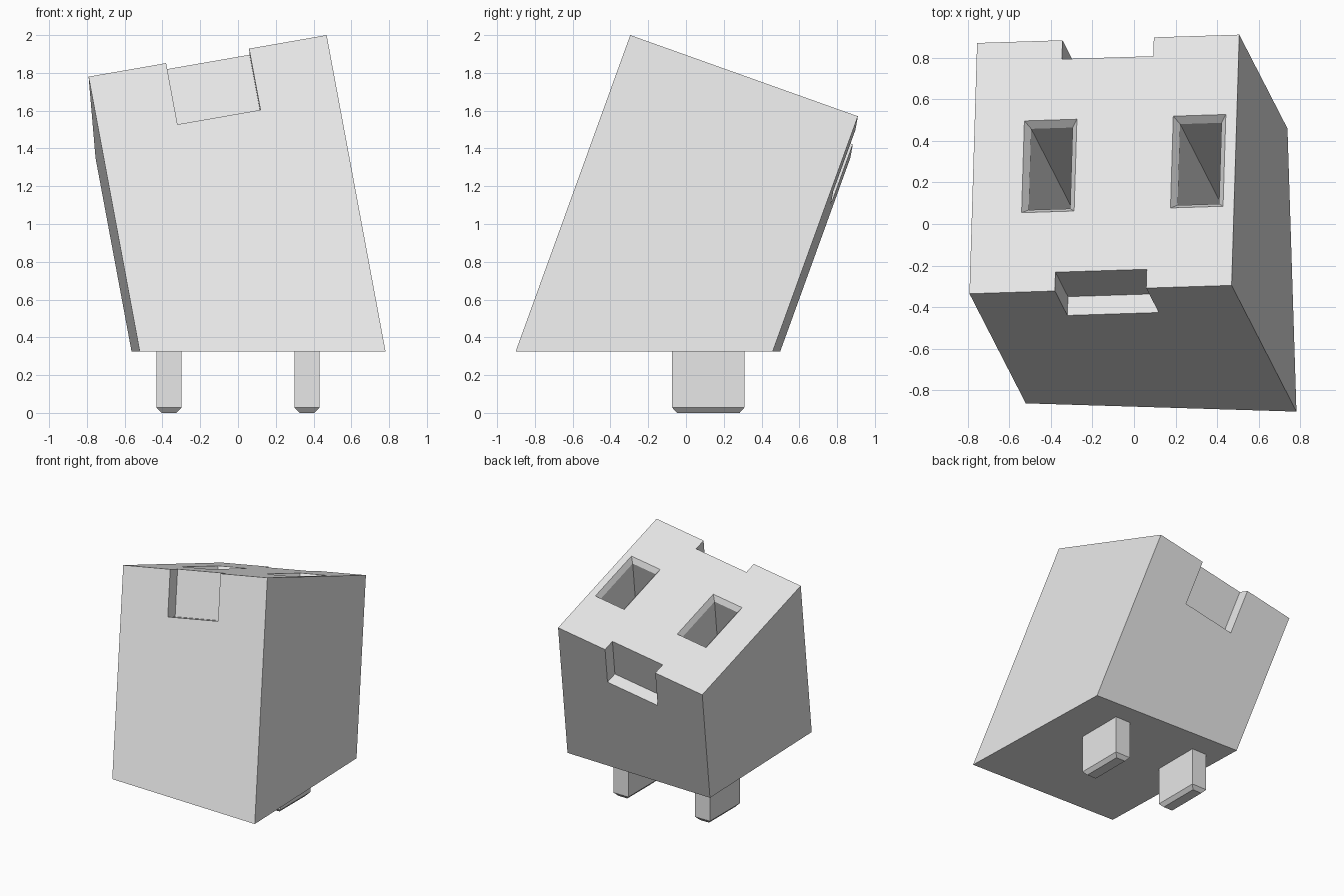
import bpy
import bmesh
from mathutils import Matrix, Vector

cube = bpy.data.objects.get("Cube")
if cube:
    bpy.data.objects.remove(cube, do_unlink=True)

grey = bpy.data.materials.new("plain_grey")
grey.use_nodes = True
grey.diffuse_color = (0.8, 0.8, 0.8, 1)
grey.node_tree.nodes["Principled BSDF"].inputs["Base Color"].default_value = (0.8, 0.8, 0.8, 1)

SIDE = 1.28
BASE = 0.325

# Tilted frame whose origin is the middle of the sloping top face
across = Vector((1.26, 0.04, 0.22)).normalized()
normal = Vector((-0.282, 0.5495, 1.517)).normalized()
along = normal.cross(across).normalized()
normal = across.cross(along)
tilt = Matrix((across, along, normal)).transposed().to_4x4()
tilt = Matrix.Translation((-0.1425, 0.2875, 1.675)) @ tilt


def stack(name, center, rings, frame):
    """Closed solid from rectangular rings (half width, half length, height), bottom to top."""
    bm = bmesh.new()
    cx, cy = center
    loops = []
    for w, l, h in rings:
        corners = ((-w, -l), (w, -l), (w, l), (-w, l))
        loops.append([bm.verts.new(frame @ Vector((cx + x, cy + y, h))) for x, y in corners])
    bm.faces.new(loops[0][::-1])
    bm.faces.new(loops[-1])
    for low, high in zip(loops, loops[1:]):
        for i in range(4):
            j = (i + 1) % 4
            bm.faces.new((low[i], low[j], high[j], high[i]))
    bmesh.ops.recalc_face_normals(bm, faces=bm.faces)
    mesh = bpy.data.meshes.new(name)
    bm.to_mesh(mesh)
    bm.free()
    mesh.materials.append(grey)
    obj = bpy.data.objects.new(name, mesh)
    bpy.context.scene.collection.objects.link(obj)
    return obj


# Body: leaning square block, its lower corners slid along the lean to a level base
half = SIDE / 2
body = stack("body", (0, 0), [(half, half, -1.5), (half, half, 0)], tilt)
for v in body.data.vertices[:4]:
    v.co += normal * ((BASE - v.co.z) / normal.z)

cutters = []
# Shallow notches in the front and back top edges
for side in (-1, 1):
    cutters.append(stack("notch_cutter", (0, side * half),
                         [(0.223, 0.096, -0.35), (0.223, 0.096, 0.1)], tilt))
# Deep sockets with chamfered rims
for x in (-0.269, 0.458):
    cutters.append(stack("socket_cutter", (x, 0),
                         [(0.101, 0.207, -1.15), (0.101, 0.207, -0.04),
                          (0.142, 0.248, 0.02)], tilt))

for cutter in cutters:
    cutter.hide_render = True
    mod = body.modifiers.new("cut", 'BOOLEAN')
    mod.operation = 'DIFFERENCE'
    mod.solver = 'EXACT'
    mod.object = cutter

# Apply the cuts and discard the cutters
bpy.context.view_layer.update()
graph = bpy.context.evaluated_depsgraph_get()
cut_mesh = bpy.data.meshes.new_from_object(body.evaluated_get(graph))
body.modifiers.clear()
body.data = cut_mesh
for cutter in cutters:
    bpy.data.objects.remove(cutter, do_unlink=True)

# Upright pegs with chamfered tips
for name, x in (("right_peg", -0.365), ("left_peg", 0.365)):
    stack(name, (x, 0.118),
          [(0.04, 0.166, 0), (0.066, 0.191, 0.028), (0.066, 0.191, BASE + 0.005)],
          Matrix.Identity(4))
